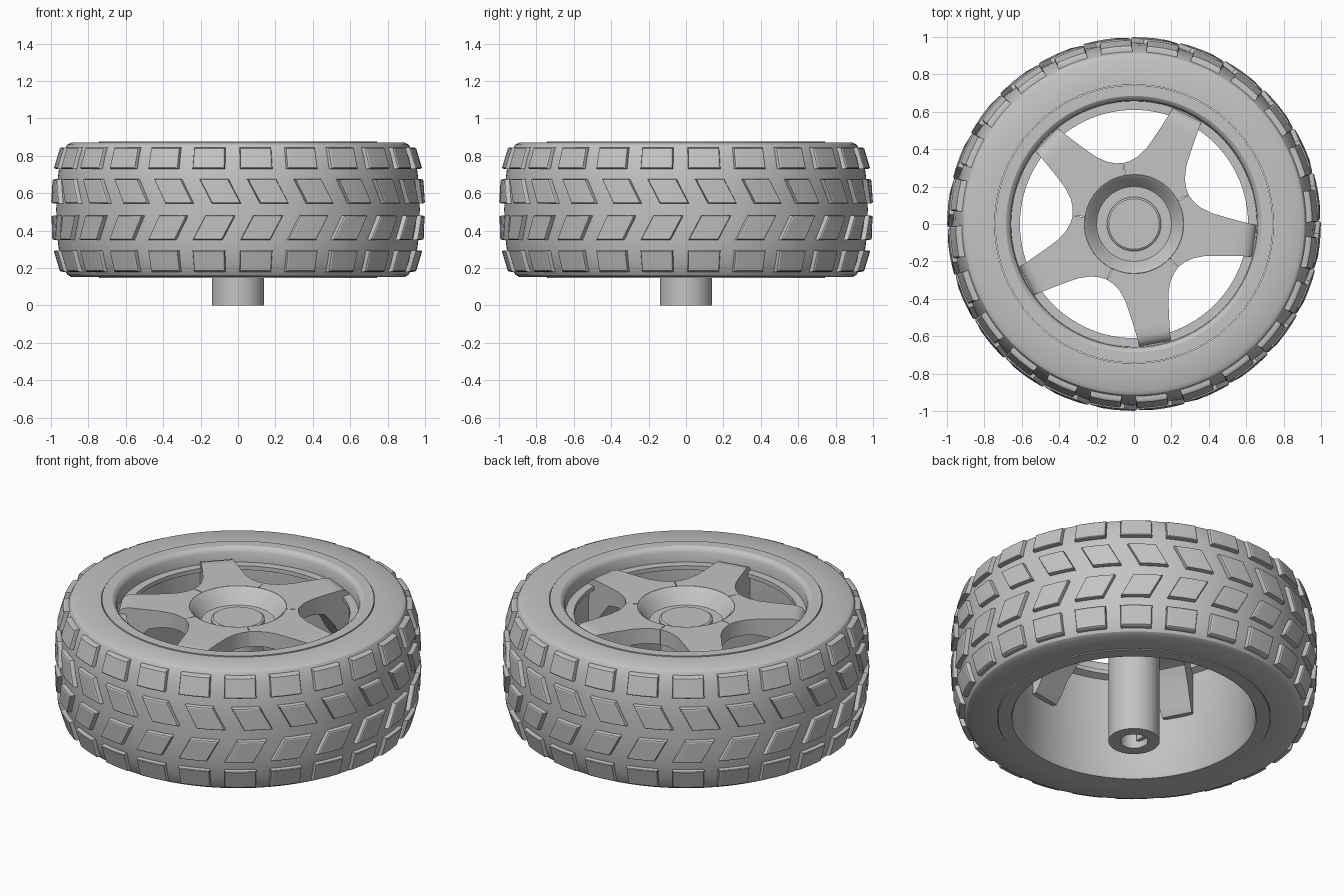
import bpy, bmesh, math
from mathutils import Vector

cube = bpy.data.objects.get("Cube")
if cube:
    bpy.data.objects.remove(cube)

grey = bpy.data.materials.new("mid_grey")
grey.use_nodes = True
colour = (0.55, 0.55, 0.55, 1)
grey.diffuse_color = colour
grey.node_tree.nodes["Principled BSDF"].inputs["Base Color"].default_value = colour

MID = 0.512  # height of the tyre's centre line


def finish(name, bm):
    bmesh.ops.recalc_face_normals(bm, faces=bm.faces)
    me = bpy.data.meshes.new(name)
    bm.to_mesh(me)
    bm.free()
    me.materials.append(grey)
    me.shade_smooth()
    me.set_sharp_from_angle(angle=math.radians(30))
    ob = bpy.data.objects.new(name, me)
    bpy.context.collection.objects.link(ob)
    return ob


def polar(r, a, z):
    return Vector((r * math.cos(a), r * math.sin(a), z))


def lathe(name, profile, closed=True, steps=96):
    """Revolve (radius, height) points about the z axis."""
    bm = bmesh.new()
    vs = [bm.verts.new((r, 0, z)) for r, z in profile]
    pairs = list(zip(vs, vs[1:])) + ([(vs[-1], vs[0])] if closed else [])
    edges = [bm.edges.new(p) for p in pairs]
    bmesh.ops.spin(bm, geom=vs + edges, axis=(0, 0, 1), cent=(0, 0, 0),
                   angle=math.tau, steps=steps)
    bmesh.ops.remove_doubles(bm, verts=bm.verts, dist=1e-5)
    return finish(name, bm)


# Tyre carcass: half profile as (distance from centre line, radius)
half = [(0, .972), (.08, .970), (.15, .966), (.22, .957), (.28, .942),
        (.325, .926), (.348, .912), (.36, .89)]
outer = [(r, MID + d) for d, r in half[::-1]] + [(r, MID - d) for d, r in half[1:]]
lathe("tyre", [(.745, MID + .36)] + outer + [(.745, MID - .36)])


def carcass_radius(z):
    d = abs(z - MID)
    for (d0, r0), (d1, r1) in zip(half, half[1:]):
        if d <= d1:
            return r0 + (r1 - r0) * (d - d0) / (d1 - d0)
    return half[-1][1]


def tread_row(name, z0, z1, start, width, skew, count=24):
    """Ring of raised blocks; skew shifts the top edge against the bottom."""
    bm = bmesh.new()
    levels = [(1, -.015), (1, .016), (.96, .025), (.88, .028)]
    outline = [(-1, -1), (0, -1), (1, -1), (1, 1), (0, 1), (-1, 1)]
    for i in range(count):
        rings = []
        for scale, lift in levels:
            ring = []
            for s, t in outline:
                z = (z0 + z1) / 2 + t * scale * (z1 - z0) / 2
                a = start + math.tau * i / count + scale * (s * width + t * skew) / 2
                ring.append(bm.verts.new(polar(carcass_radius(z) + lift, a, z)))
            rings.append(ring)
        for lo, hi in zip(rings, rings[1:]):
            for k in range(6):
                n = (k + 1) % 6
                bm.faces.new((lo[k], lo[n], hi[n], hi[k]))
        for ring, in ((rings[0],), (rings[-1],)):
            bm.faces.new((ring[0], ring[1], ring[4], ring[5]))
            bm.faces.new((ring[1], ring[2], ring[3], ring[4]))
    finish(name, bm)


# Tread: square shoulder blocks and slanted centre blocks
front = -math.pi / 2
tread_row("upper_shoulder_tread", .73, .845, front + .10, .18, 0)
tread_row("upper_centre_tread", .545, .675, front + .165, .158, -.07)
tread_row("lower_centre_tread", .35, .48, front + .13, .162, .07)
tread_row("lower_shoulder_tread", .18, .295, front + .10, .18, 0)

# Rim barrel with a narrow ledge inside the outer lip
lathe("rim", [(.742, .877), (.685, .877), (.67, .868), (.66, .85), (.657, .79),
              (.61, .79), (.61, .765), (.65, .75), (.66, .16), (.667, .148),
              (.742, .148)])

# Hub: dished face, centre cap, axle sleeve with a blind bore
lathe("hub", [(0, .765), (.135, .765), (.145, .758), (.145, .745), (.2, .745),
              (.21, .755), (.25, .82), (.264, .83), (.27, .825), (.27, .74),
              (.25, .715), (.14, .715), (.14, 0), (.075, 0), (.075, .35), (0, .35)],
      closed=False, steps=64)

# Key flat inside the bore
bm = bmesh.new()
bmesh.ops.create_cube(bm, size=1)
for v in bm.verts:
    v.co = Vector((v.co.x * .03 - .065, v.co.y * .08, v.co.z * .3 + .19))
finish("bore_key", bm)

# Spokes: stations of (distance, half width, top, underside)
stations = [(.212, .154, .83, .74), (.268, .194, .83, .74), (.295, .166, .83, .74),
            (.335, .139, .83, .74), (.40, .116, .83, .735), (.48, .104, .83, .715),
            (.55, .095, .83, .63), (.595, .09, .83, .54), (.625, .087, .82, .5),
            (.645, .085, .8, .5), (.656, .084, .77, .5)]
across = [-1, -.75, -.5, -.25, 0, .25, .5, .75, 1]
bm = bmesh.new()
for i in range(5):
    angle = math.radians(64 + 72 * i)
    sections = []
    for u, w, top, under in stations:
        row = []
        for z, order in ((top, across), (under, across[::-1])):
            for s in order:
                v = s * w
                # Start the spoke on the round hub edge
                reach = max(u, math.sqrt(max(0, .262 ** 2 - v * v)) + u * .02)
                row.append(bm.verts.new(polar(math.hypot(reach, v),
                                              angle + math.atan2(v, reach), z)))
        sections.append(row)
    size = len(sections[0])
    for a, b in zip(sections, sections[1:]):
        for k in range(size):
            n = (k + 1) % size
            bm.faces.new((a[k], a[n], b[n], b[k]))
    bm.faces.new(sections[0])
    bm.faces.new(sections[-1])
finish("spokes", bm)
